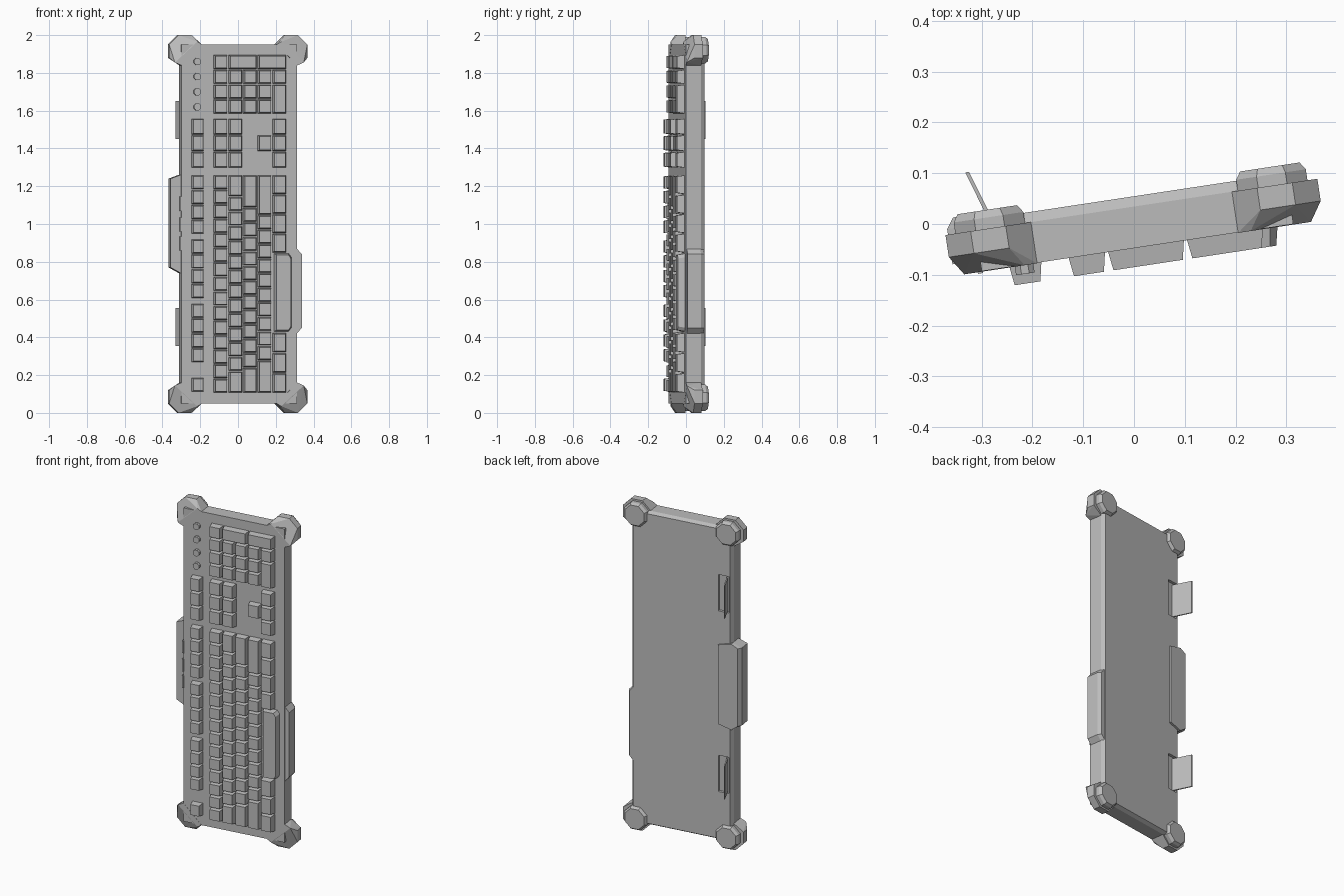
import bpy, bmesh, math
from mathutils import Vector

cube = bpy.data.objects.get("Cube")
if cube:
    bpy.data.objects.remove(cube, do_unlink=True)

TILT = math.radians(8.6)      # whole keyboard turns about z
FRONT, MID, BACK = -0.047, 0.034, 0.054

grey = bpy.data.materials.new("plain_grey")
grey.use_nodes = True
colour = (0.5, 0.5, 0.5, 1)
grey.diffuse_color = colour
grey.node_tree.nodes["Principled BSDF"].inputs["Base Color"].default_value = colour


def finish(bm, name):
    bmesh.ops.recalc_face_normals(bm, faces=bm.faces)
    mesh = bpy.data.meshes.new(name)
    bm.to_mesh(mesh)
    bm.free()
    mesh.materials.append(grey)
    obj = bpy.data.objects.new(name, mesh)
    bpy.context.collection.objects.link(obj)
    obj.rotation_euler.z = TILT
    return obj


def loft(bm, rings):
    """Closed solid through rings of (depth, outline of (x, z))."""
    loops = [[bm.verts.new((x, y, z)) for x, z in outline] for y, outline in rings]
    bm.faces.new(loops[0])
    bm.faces.new(loops[-1])
    n = len(loops[0])
    for a, b in zip(loops, loops[1:]):
        for i in range(n):
            j = (i + 1) % n
            bm.faces.new((a[i], a[j], b[j], b[i]))


def solid(name, rings):
    bm = bmesh.new()
    loft(bm, rings)
    return finish(bm, name)


def rect(x0, x1, z0, z1):
    return [(x0, z0), (x1, z0), (x1, z1), (x0, z1)]


def ngon(cx, cz, r, n=8):
    return [(cx + r * math.cos((i + 0.5) * math.tau / n),
             cz + r * math.sin((i + 0.5) * math.tau / n)) for i in range(n)]


# Case, bevelled towards the back
case = solid("case", [(FRONT, rect(-0.31, 0.31, 0.05, 1.95)),
                      (MID, rect(-0.31, 0.31, 0.05, 1.95)),
                      (BACK, rect(-0.298, 0.298, 0.062, 1.938))])

# Pockets cut in the back, each with a fold-out stand
for i, z in enumerate((0.455, 1.55)):
    cutter = solid("pocket_cutter", [(0.038, rect(-0.29, -0.225, z - 0.11, z + 0.11)),
                                     (0.08, rect(-0.29, -0.225, z - 0.11, z + 0.11))])
    cutter.hide_render = True
    cut = case.modifiers.new("pocket", "BOOLEAN")
    cut.object = cutter
    cut.solver = "EXACT"
    bpy.context.view_layer.objects.active = case
    bpy.ops.object.modifier_apply(modifier=cut.name)
    bpy.data.objects.remove(cutter, do_unlink=True)
    solid(f"stand_{i + 1}", [(0.036, rect(-0.277, -0.269, z - 0.1, z + 0.1)),
                             (0.150, rect(-0.313, -0.306, z - 0.1, z + 0.1))])

# Corner bumpers with faceted fronts, and eight-sided feet behind them
RIM = [(0.37, 0.95), (0.32, 1.0), (0.25, 1.0), (0.2, 0.95), (0.31, 0.84), (0.37, 0.88)]
NOSE = [(0.2, 0.95), (0.225, 0.965), (0.345, 0.855), (0.31, 0.84)]
for sx, side in ((1, "left"), (-1, "right")):
    for sz, level in ((1, "top"), (-1, "bottom")):
        bm = bmesh.new()
        for y, outline in ((MID, RIM), (-0.01, RIM), (FRONT - 0.001, NOSE)):
            for x, z in outline:
                bm.verts.new((sx * x, y, 1 + sz * z))
        bmesh.ops.convex_hull(bm, input=bm.verts)
        bmesh.ops.dissolve_limit(bm, angle_limit=0.02, verts=bm.verts, edges=bm.edges)
        finish(bm, f"{level}_{side}_bumper")
        cx, cz = sx * 0.281, 1 + sz * 0.92
        solid(f"{level}_{side}_foot", [(0.02, ngon(cx, cz, 0.075)),
                                       (0.056, ngon(cx, cz, 0.075)),
                                       (0.071, ngon(cx, cz, 0.064))])

# Side ledges
LEDGE = [(-0.23, 0.76), (-0.31, 0.74), (-0.365, 0.77),
         (-0.365, 1.24), (-0.31, 1.26), (-0.23, 1.24)]
solid("right_ledge", [(-0.025, LEDGE), (0.045, LEDGE),
                      (0.066, [(max(x, -0.35), z) for x, z in LEDGE])])
GRIP = [(0.3, 0.41), (0.335, 0.45), (0.335, 0.84), (0.3, 0.88)]
solid("left_grip", [(-0.042, GRIP), (0.03, GRIP),
                    (0.05, [(x - 0.012, z) for x, z in GRIP])])

# Indicator slits and round buttons
bm = bmesh.new()
for z in (0.9, 1.0, 1.11):
    loft(bm, [(FRONT - 0.004, rect(-0.318, -0.308, z - 0.04, z + 0.035)),
              (0, rect(-0.318, -0.308, z - 0.04, z + 0.035))])
finish(bm, "indicator_slits")
bm = bmesh.new()
for z in (1.86, 1.78, 1.7, 1.62):
    loft(bm, [(-0.04, ngon(-0.226, z, 0.02)), (-0.065, ngon(-0.226, z, 0.02))])
finish(bm, "round_buttons")

# Keys
PITCH, COL0, TOP = 0.0785, -0.140, -0.084
UNIT = 1.155 / 15


def key(bm, x0, x1, z0, z1):
    g = 0.002
    loft(bm, [(-0.04, rect(x0 + g, x1 - g, z0 + g, z1 - g)),
              (TOP, rect(x0 + 0.008, x1 - 0.011, z0 + 0.008, z1 - 0.008))])


def column(bm, x, z_top, heights, width=PITCH):
    """Stack of keys going down from z_top."""
    for h in heights:
        key(bm, x, x + width, z_top - h, z_top)
        z_top -= h


def col(c):
    return COL0 + c * PITCH


# Main block, one column per typing row
bm = bmesh.new()
rows = [[1] * 15,
        [1.5] + [1] * 12 + [1.5],
        [2.25] + [1] * 11 + [1.75],
        [2.75] + [1] * 10 + [2.25],
        [1.34] * 4]
for c, row in enumerate(rows):
    column(bm, col(c), 1.26, [u * UNIT for u in row])
column(bm, col(4), 0.425, [1.385 * UNIT] * 3)
finish(bm, "typing_keys")

# Long bar key with cut outer corners
BAR = [(0.184, 0.43), (0.265, 0.43), (0.28, 0.45), (0.28, 0.825), (0.265, 0.845), (0.184, 0.845)]
solid("space_bar", [(-0.04, BAR),
                    (TOP, [(0.232 + (x - 0.232) * 0.8, 0.6375 + (z - 0.6375) * 0.96)
                           for x, z in BAR])])

# Number pad
bm = bmesh.new()
z0 = 1.897
key(bm, col(0), col(1), z0 - PITCH, z0)
key(bm, col(1), col(3), z0 - PITCH, z0)
key(bm, col(3), col(5), z0 - PITCH, z0)
for c in range(4):
    column(bm, col(c), z0 - PITCH, [PITCH] * 3)
column(bm, col(4), z0 - PITCH, [PITCH, 2 * PITCH])
finish(bm, "number_pad_keys")

# Navigation and arrow keys
bm = bmesh.new()
for c in (0, 1, 4):
    column(bm, col(c), 1.56, [0.088] * 3)
key(bm, col(3), col(4), 1.384, 1.472)
finish(bm, "navigation_keys")

# Function keys
bm = bmesh.new()
column(bm, -0.258, 1.56, [0.088] * 3, 0.07)
for z in (1.26, 0.92, 0.58):
    column(bm, -0.258, z, [PITCH] * 4, 0.07)
column(bm, -0.258, 0.188, [PITCH], 0.07)
finish(bm, "function_keys")
